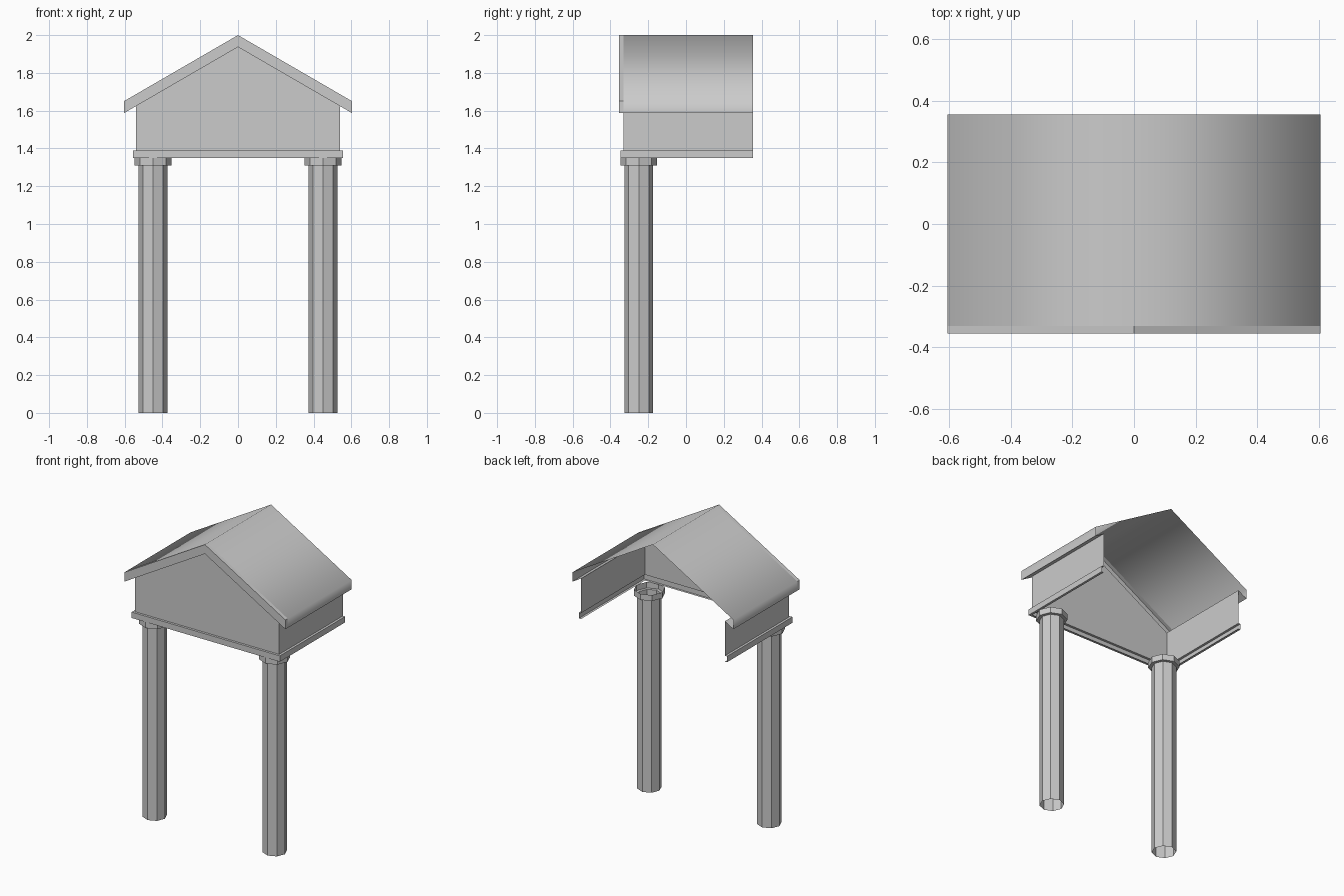
import bpy
import math

cube = bpy.data.objects.get("Cube")
if cube:
    bpy.data.objects.remove(cube, do_unlink=True)

stone = bpy.data.materials.new("plain_grey")
stone.use_nodes = True
GREY = (0.6, 0.6, 0.6, 1)
stone.diffuse_color = GREY
stone.node_tree.nodes["Principled BSDF"].inputs["Base Color"].default_value = GREY


def make(name, verts, faces):
    mesh = bpy.data.meshes.new(name)
    mesh.from_pydata(verts, [], faces)
    mesh.materials.append(stone)
    obj = bpy.data.objects.new(name, mesh)
    bpy.context.collection.objects.link(obj)
    return obj


def skin(name, rows, closed=False):
    """Join successive rows of points with quads."""
    n = len(rows[0])
    faces = []
    for i in range(len(rows) - 1):
        for j in range(n if closed else n - 1):
            k = (j + 1) % n
            faces.append((i * n + j, i * n + k, (i + 1) * n + k, (i + 1) * n + j))
    return make(name, [p for row in rows for p in row], faces)


def mirrored(half):
    """Left-to-right profile from points running ridge to eave."""
    return [(-x, z) for x, z in reversed(half)] + half[1:]


def at_y(profile, y):
    return [(x, y, z) for x, z in profile]


# Main dimensions
WALL_X, WALL_Y, BACK = 0.54, -0.33, 0.355
EAVE, FRONT = 0.604, -0.355
RIDGE, EAVE_TOP = 2.0, 1.65
DROP = 0.063
WALL_TOP = RIDGE - DROP - (RIDGE - EAVE_TOP) * WALL_X / EAVE
BASE, LEDGE = 1.35, 1.39

# Roof sheet with eave boards and sloping soffits
top = [(0, RIDGE), (EAVE, EAVE_TOP)]
under = [(0, RIDGE - DROP), (EAVE, EAVE_TOP - DROP)]
shell = mirrored(top + [under[1], (WALL_X, WALL_TOP)])
roof = skin("roof", [at_y(shell, WALL_Y), at_y(shell, BACK)])
bpy.ops.object.select_all(action="DESELECT")
roof.select_set(True)
bpy.context.view_layer.objects.active = roof
bpy.ops.object.shade_smooth_by_angle(angle=math.radians(65))

# Front overhang: top strip, gable board and soffit
strip = mirrored(top + [under[1]])
skin("roof_overhang", [at_y(strip, FRONT), at_y(strip, WALL_Y)])
skin("gable_board", [at_y(mirrored(under), FRONT), at_y(mirrored(top), FRONT)])
skin("gable_soffit", [at_y(mirrored(under), WALL_Y), at_y(mirrored(under), FRONT)])

# Gable wall and side walls, open at the back
gable = [(-WALL_X, LEDGE), (WALL_X, LEDGE), (WALL_X, WALL_TOP),
         (0, RIDGE - DROP), (-WALL_X, WALL_TOP)]
make("gable_wall", at_y(gable, WALL_Y), [range(len(gable))])
for side, name in ((-1, "right_wall"), (1, "left_wall")):
    ys = (WALL_Y, BACK) if side > 0 else (BACK, WALL_Y)
    skin(name, [[(side * WALL_X, y, z) for y in ys] for z in (LEDGE, WALL_TOP)])


# Projecting band around the foot of the walls
def band_row(out, z):
    x, y = WALL_X + out, WALL_Y - out
    return [(-x, BACK, z), (-x, y, z), (x, y, z), (x, BACK, z)]


skin("base_band", [band_row(*p) for p in
                   ((0, BASE), (0.016, BASE), (0.016, LEDGE), (0, LEDGE))])

# Hollow eight-sided columns with a wider capital
column = ((0.076, 0), (0.076, 1.31), (0.097, 1.31), (0.097, BASE))
for cx, name in ((-0.45, "right_column"), (0.45, "left_column")):
    skin(name, [[(cx + r * math.cos(a * math.pi / 4),
                  -0.25 + r * math.sin(a * math.pi / 4), z) for a in range(8)]
                for r, z in column], closed=True)
